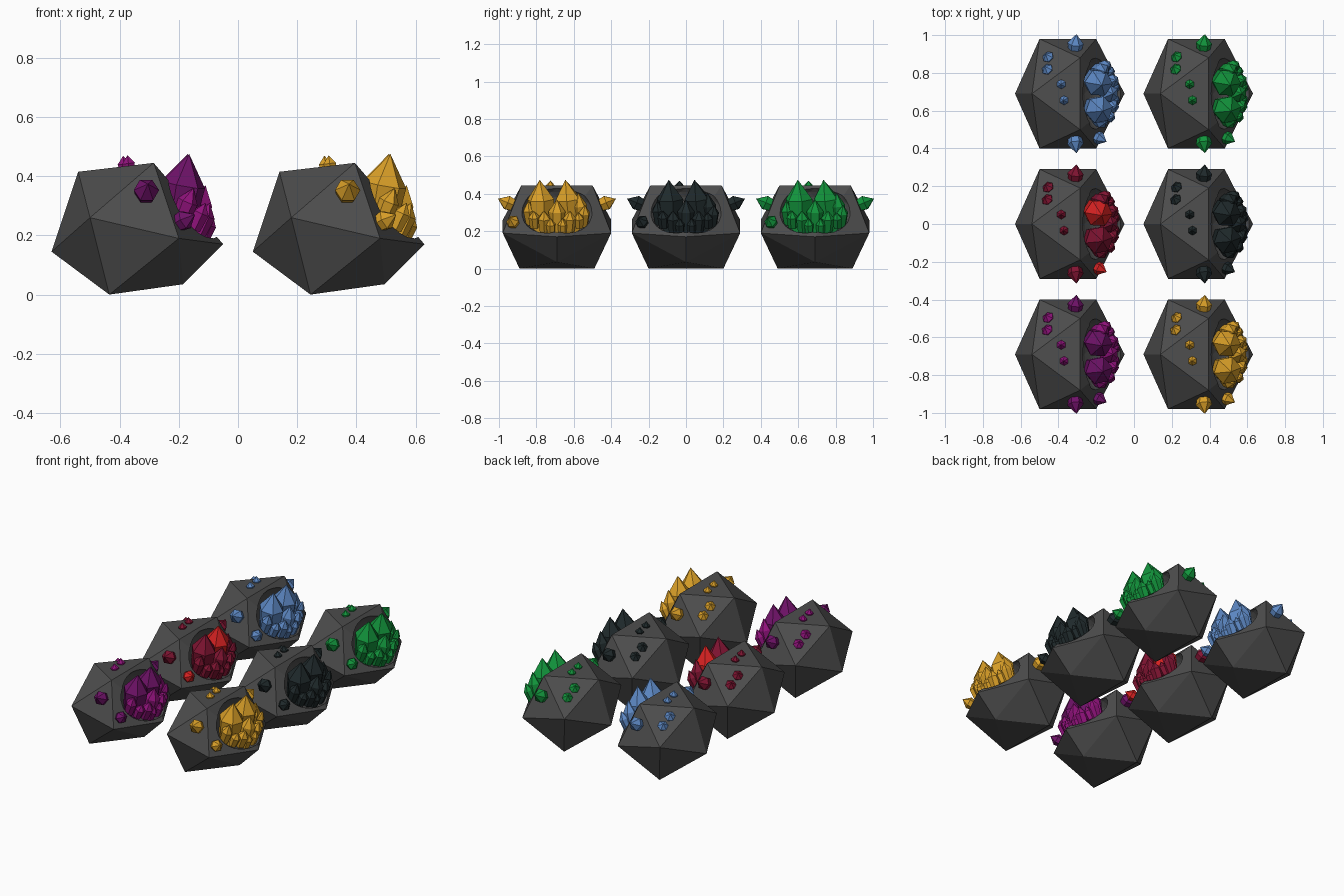
import bpy, bmesh, math
from mathutils import Vector, Matrix

if "Cube" in bpy.data.objects:
    bpy.data.objects.remove(bpy.data.objects["Cube"])


def material(name, rgb):
    m = bpy.data.materials.new(name)
    m.diffuse_color = (*rgb, 1)
    m.use_nodes = True
    m.node_tree.nodes["Principled BSDF"].inputs["Base Color"].default_value = m.diffuse_color
    return m


STONE = material("stone grey", (0.075, 0.075, 0.075))
BLUE = material("blue", (0.11, 0.25, 0.56))
GREEN = material("green", (0.006, 0.30, 0.045))
CRIMSON = material("crimson", (0.22, 0.007, 0.032))
RED = material("bright red", (0.70, 0.016, 0.016))
BLACK = material("black teal", (0.014, 0.023, 0.025))
PURPLE = material("purple", (0.16, 0.006, 0.14))
MAGENTA = material("magenta", (0.28, 0.006, 0.20))
YELLOW = material("amber", (0.70, 0.35, 0.021))


def to_object(bm, name, mat):
    bmesh.ops.recalc_face_normals(bm, faces=bm.faces)
    me = bpy.data.meshes.new(name)
    bm.to_mesh(me)
    bm.free()
    me.materials.append(mat)
    ob = bpy.data.objects.new(name, me)
    bpy.context.collection.objects.link(ob)
    return ob


# Rock: stretched, tilted icosahedron, mirrored in y
bm = bmesh.new()
for x, y, z in [(-.63, 0, .145), (-.54, 0, .415), (-.05, 0, .17), (-.185, 0, .035),
                (-.285, .19, .445), (-.435, .20, 0), (-.50, .29, .26), (-.20, .29, .19)]:
    bm.verts.new((x, y, z))
    if y:
        bm.verts.new((x, -y, z))
bmesh.ops.convex_hull(bm, input=bm.verts)
rock = to_object(bm, "rock_master", STONE)

# Hollow: ellipsoid cut out of the sloping right face
tilt = math.atan2(.65, .76)
bm = bmesh.new()
bmesh.ops.create_icosphere(bm, subdivisions=3, radius=1, matrix=(
    Matrix.Translation((-.17, 0, .312)) @ Matrix.Rotation(-tilt, 4, 'Y')
    @ Matrix.Diagonal((.12, .20, .155, 1))))
cutter = to_object(bm, "hollow_cutter", STONE)
cutter.hide_render = True
mod = rock.modifiers.new("hollow", 'BOOLEAN')
mod.operation, mod.object, mod.solver = 'DIFFERENCE', cutter, 'EXACT'
uncut = rock.data
bpy.context.view_layer.update()
dg = bpy.context.evaluated_depsgraph_get()
rock_mesh = bpy.data.meshes.new_from_object(rock.evaluated_get(dg))
rock.modifiers.clear()
bpy.data.objects.remove(cutter)
bpy.context.view_layer.update()


def crystal(bm, base, tip, r, shoulder=.62, foot=.8, turn=0.0):
    """Six-sided column that widens to a shoulder and ends in a point."""
    base, tip = Vector(base), Vector(tip)
    axis = tip - base
    q = axis.to_track_quat('Z', 'Y')
    rings = []
    for t, rr in ((0, r * foot), (shoulder, r)):
        rings.append([bm.verts.new(base + axis * t + q @ Vector(
            (rr * math.cos(turn + k * math.pi / 3), rr * math.sin(turn + k * math.pi / 3), 0)))
            for k in range(6)])
    top = bm.verts.new(tip)
    bm.faces.new(rings[0][::-1])
    for k in range(6):
        j = (k + 1) % 6
        bm.faces.new((rings[0][k], rings[0][j], rings[1][j], rings[1][k]))
        bm.faces.new((rings[1][k], rings[1][j], top))


# Crystals growing in the hollow: base, tip, radius
BIG = [((-.215, -.075, .20), (-.165, -.092, .475), .075),
       ((-.215, .075, .20), (-.17, .045, .475), .075)]
SMALL = [((-.15, 0, .20), (-.11, 0, .37), .045),
         ((-.20, .125, .23), (-.15, .115, .405), .042),
         ((-.20, -.14, .24), (-.15, -.155, .36), .035),
         ((-.18, .14, .23), (-.125, .15, .34), .032),
         ((-.14, -.065, .20), (-.095, -.07, .31), .036),
         ((-.14, .065, .20), (-.095, .07, .31), .036),
         ((-.15, -.12, .22), (-.11, -.125, .31), .030),
         ((-.15, .12, .22), (-.11, .115, .30), .028),
         ((-.12, .03, .18), (-.085, .03, .27), .026),
         ((-.12, -.03, .18), (-.085, -.035, .27), .026)]
# Studs on the outside: point near the surface, radius, length
SIDE = [((-.31, -.26, .35), .043, .085), ((-.31, .26, .35), .043, .085)]
LOWER = [((-.175, -.24, .255), .036, .065)]
TOP = [((-.46, .20, .36), .032, .035), ((-.46, .13, .39), .032, .035),
       ((-.385, .05, .44), .025, .036), ((-.37, -.035, .44), .025, .036)]


def stud(bm, p, r, length):
    _, co, n, _ = rock.closest_point_on_mesh(Vector(p))
    crystal(bm, co - n * .02, co + n * length, r, .5, .75)


GROUPS = {
    "large_crystal_front": lambda bm: crystal(bm, *BIG[0]),
    "large_crystal_back": lambda bm: crystal(bm, *BIG[1]),
    "small_crystals": lambda bm: [crystal(bm, *c, turn=i * .4) for i, c in enumerate(SMALL)],
    "side_studs": lambda bm: [stud(bm, *s) for s in SIDE],
    "lower_stud": lambda bm: [stud(bm, *s) for s in LOWER],
    "top_studs": lambda bm: [stud(bm, *s) for s in TOP],
}

# Six rocks in two columns: name, column, row, main colour, exceptions
ROCKS = [
    ("blue", 0, 1, BLUE, {}),
    ("green", 1, 1, GREEN, {}),
    ("red", 0, 0, CRIMSON, {"large_crystal_back": RED, "lower_stud": RED}),
    ("black", 1, 0, BLACK, {}),
    ("purple", 0, -1, PURPLE, {"small_crystals": MAGENTA, "top_studs": MAGENTA}),
    ("amber", 1, -1, YELLOW, {}),
]
for name, col, row, mat, special in ROCKS:
    place = Vector((col * .68, row * .69, 0))
    ob = bpy.data.objects.new(name + "_rock", rock_mesh)
    ob.location = place
    bpy.context.collection.objects.link(ob)
    for part, build in GROUPS.items():
        bm = bmesh.new()
        build(bm)
        to_object(bm, f"{name}_{part}", special.get(part, mat)).location = place
bpy.data.objects.remove(rock)
